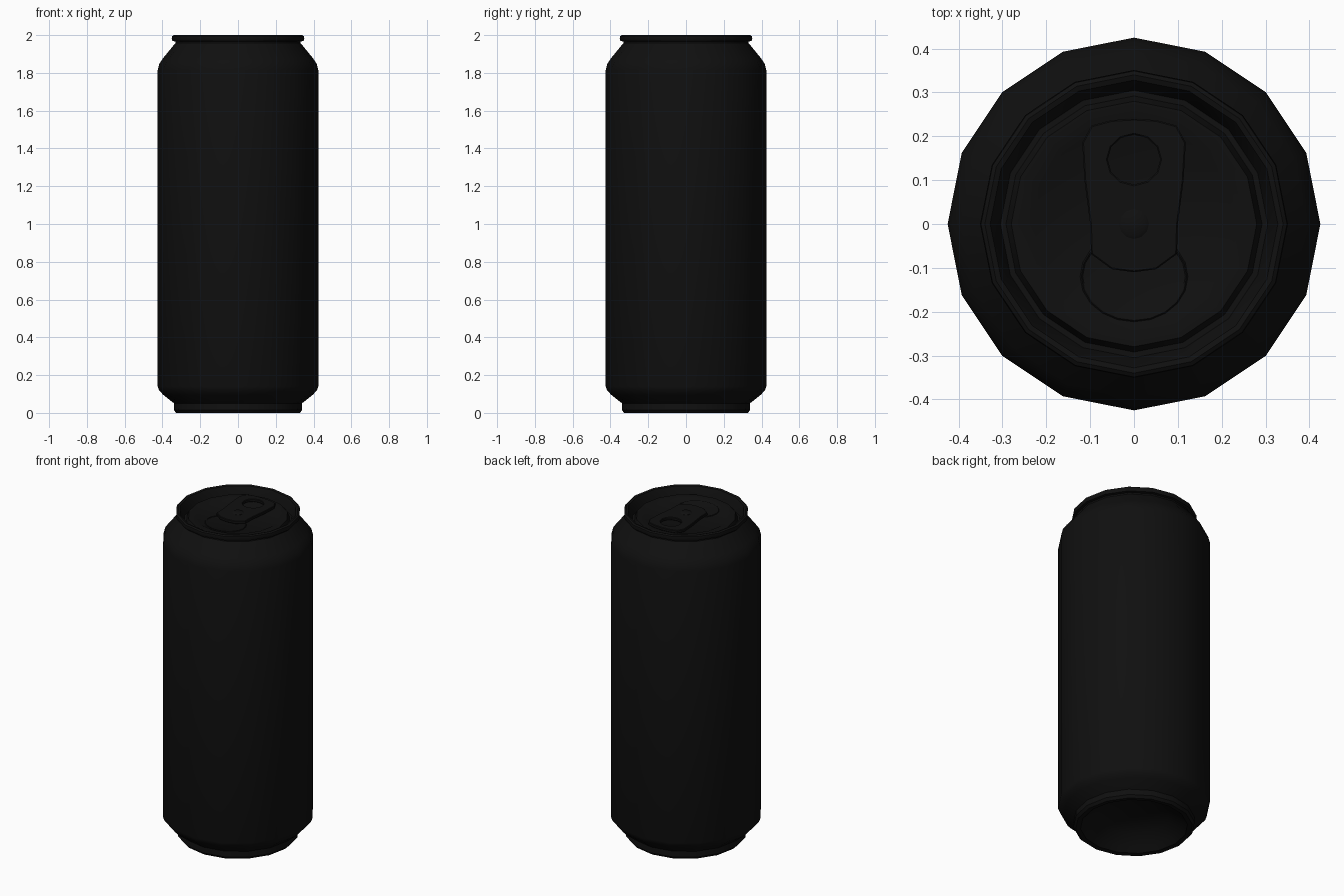
import bpy, bmesh, math
from math import sin, cos, pi, radians

cube = bpy.data.objects.get("Cube")
if cube:
    bpy.data.objects.remove(cube)

SIDES = 16
LID_Z = 1.965

black = bpy.data.materials.new("black")
black.use_nodes = True
black.diffuse_color = (0.005, 0.005, 0.005, 1)
black.node_tree.nodes["Principled BSDF"].inputs["Base Color"].default_value = (0.005, 0.005, 0.005, 1)


def finish(obj):
    obj.data.materials.append(black)
    bpy.ops.object.select_all(action="DESELECT")
    obj.select_set(True)
    bpy.context.view_layer.objects.active = obj
    bpy.ops.object.convert(target="MESH")
    bpy.ops.object.shade_smooth_by_angle(angle=radians(35))
    return obj


def lathe(name, profile, sides=SIDES):
    """Turn (radius, height) points round z; a zero radius closes an end."""
    bm = bmesh.new()
    rings = []
    for r, z in profile:
        n = sides if r else 1
        rings.append([bm.verts.new((r * cos(2 * pi * i / sides), r * sin(2 * pi * i / sides), z))
                      for i in range(n)])
    for a, b in zip(rings, rings[1:]):
        for i in range(sides):
            j = (i + 1) % sides
            quad = [a[i % len(a)], a[j % len(a)], b[j % len(b)], b[i % len(b)]]
            bm.faces.new(list(dict.fromkeys(quad)))
    bmesh.ops.recalc_face_normals(bm, faces=bm.faces)
    mesh = bpy.data.meshes.new(name)
    bm.to_mesh(mesh)
    bm.free()
    obj = bpy.data.objects.new(name, mesh)
    bpy.context.collection.objects.link(obj)
    return finish(obj)


def outline(name, loops, z, thickness=0, bevel=0.0):
    """Closed flat outlines: a filled plate when thick, else a raised bead."""
    curve = bpy.data.curves.new(name, "CURVE")
    curve.dimensions = "2D" if thickness else "3D"
    curve.fill_mode = "BOTH" if thickness else "FULL"
    curve.extrude = thickness / 2
    curve.bevel_depth = bevel
    curve.bevel_resolution = 0
    for pts in loops:
        s = curve.splines.new("POLY")
        s.points.add(len(pts) - 1)
        for p, (x, y) in zip(s.points, pts):
            p.co = (x, y, 0, 1)
        s.use_cyclic_u = True
    obj = bpy.data.objects.new(name, curve)
    obj.location.z = z
    bpy.context.collection.objects.link(obj)
    return finish(obj)


def ellipse(cx, cy, rx, ry, n):
    return [(cx + rx * cos(2 * pi * i / n), cy + ry * sin(2 * pi * i / n)) for i in range(n)]


def mirrored(half):
    return half + [(-x, y) for x, y in reversed(half) if x]


# Wall, with tapered shoulder and foot, and the domed underside
lathe("can_body", [
    (0, 0.12), (0.12, 0.11), (0.21, 0.08), (0.27, 0.03), (0.3, 0.003), (0.327, 0),
    (0.34, 0.015), (0.338, 0.05), (0.395, 0.095), (0.417, 0.118), (0.425, 0.14),
    (0.425, 1.815), (0.416, 1.85), (0.395, 1.88), (0.332, 1.957), (0.332, 1.968)])

# Rolled rim, sunk groove and lid panel
lathe("rim_and_lid", [
    (0.332, 1.966), (0.347, 1.969), (0.351, 1.98), (0.349, 1.994), (0.34, 2), (0.328, 1.996),
    (0.318, 1.975), (0.305, 1.935), (0.292, 1.935), (0.28, LID_Z), (0.24, LID_Z),
    (0.23, LID_Z - 0.006), (0, LID_Z - 0.006)])

# Score line of the mouth
outline("mouth_score", [ellipse(0, -0.12, 0.12, 0.1, 20)], LID_Z - 0.006, bevel=0.003)

# Pull tab with finger hole
tab_half = [(0, 0.237), (0.05, 0.234), (0.095, 0.222), (0.115, 0.185), (0.11, 0.1),
            (0.097, 0), (0.095, -0.067), (0.05, -0.1), (0, -0.107)]
outline("pull_tab", [mirrored(tab_half), ellipse(0, 0.147, 0.063, 0.06, 12)],
        LID_Z + 0.009, thickness=0.012, bevel=0.003)

# Rivet holding the tab
lathe("rivet", [(0.034, LID_Z - 0.006), (0.034, LID_Z + 0.019), (0.026, LID_Z + 0.024),
                (0, LID_Z + 0.024)], 12)
